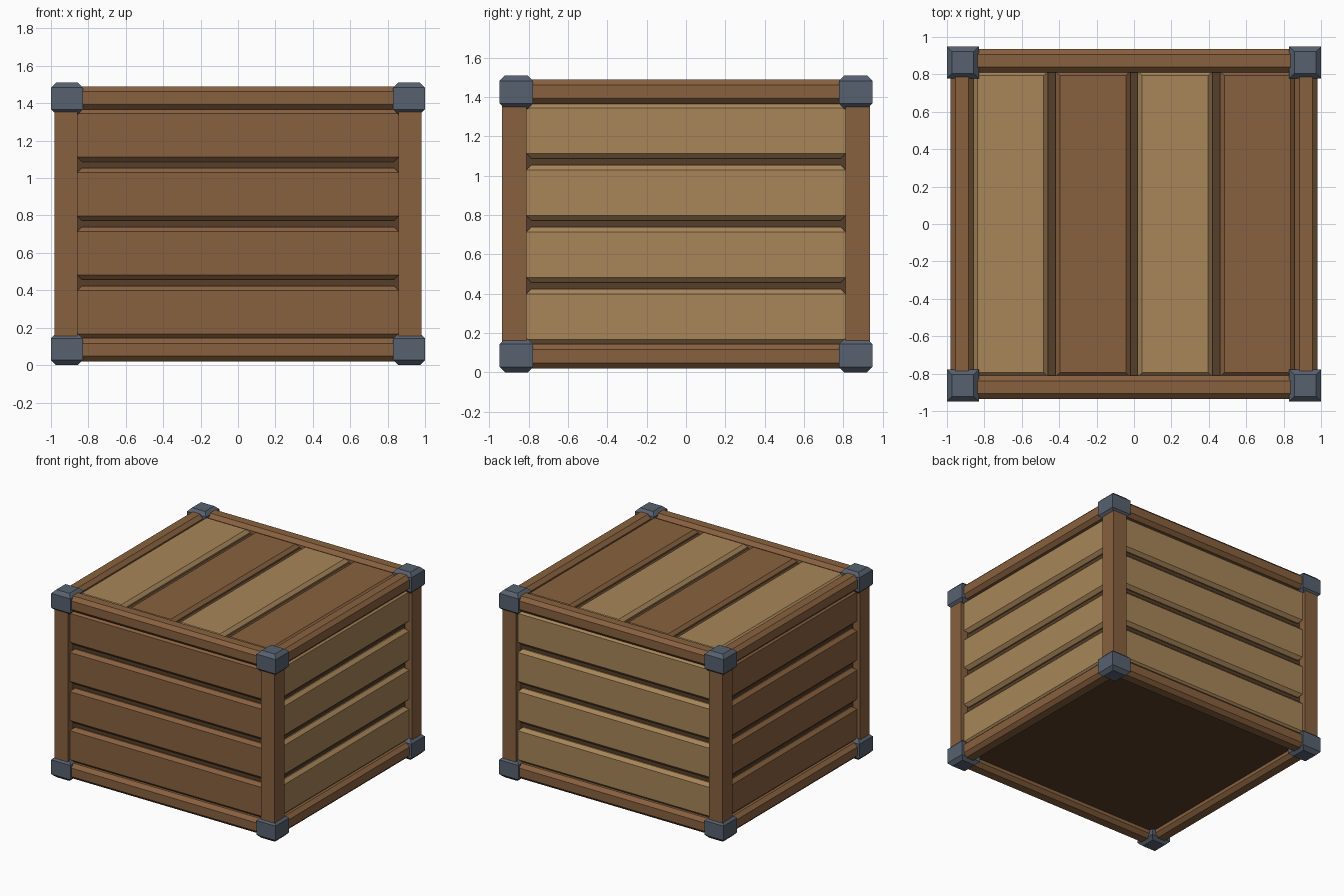
import bpy
import bmesh

cube = bpy.data.objects.get("Cube")
if cube:
    bpy.data.objects.remove(cube, do_unlink=True)


def material(name, hex_code):
    """Flat material from an sRGB hex code, stored as linear values."""
    srgb = [int(hex_code[i:i + 2], 16) / 255 for i in (0, 2, 4)]
    color = [((c + 0.055) / 1.055) ** 2.4 for c in srgb] + [1.0]
    mat = bpy.data.materials.new(name)
    mat.use_nodes = True
    mat.diffuse_color = color
    mat.node_tree.nodes["Principled BSDF"].inputs["Base Color"].default_value = color
    return mat


BROWN = material("brown_wood", "89613f")
TAN = material("tan_wood", "a88659")
DARK = material("dark_wood", "573e29")
METAL = material("blue_grey_metal", "57616f")


def block(name, center, size, mat, chamfer=0.0):
    """Box whose top and bottom rims are chamfered; upright edges stay sharp."""
    bm = bmesh.new()
    sx, sy, sz = (s / 2 for s in size)
    rings = [(-sz, chamfer), (-sz + chamfer, 0), (sz - chamfer, 0), (sz, chamfer)]
    if not chamfer:
        rings = [rings[0], rings[-1]]
    loops = [[bm.verts.new((x * (sx - c), y * (sy - c), z))
              for x, y in ((-1, -1), (1, -1), (1, 1), (-1, 1))]
             for z, c in rings]
    for low, high in zip(loops, loops[1:]):
        for i in range(4):
            j = (i + 1) % 4
            bm.faces.new((low[i], low[j], high[j], high[i]))
    bm.faces.new(loops[0][::-1])
    bm.faces.new(loops[-1])
    mesh = bpy.data.meshes.new(name)
    bm.to_mesh(mesh)
    bm.free()
    mesh.materials.append(mat)
    obj = bpy.data.objects.new(name, mesh)
    obj.location = center
    bpy.context.collection.objects.link(obj)
    return obj


MID = 0.755            # middle height of the crate
PX, PY = 0.92, 0.873   # post centres
BEAM = 0.124           # post and rail thickness

# Dark inner box seen through the gaps
block("inner_box", (0, 0, MID), (1.84, 1.75, 1.36), DARK)

# Corner posts and metal caps
for sx, side in ((-1, "right"), (1, "left")):
    for sy, end in ((-1, "front"), (1, "back")):
        block(f"{end}_{side}_post", (sx * PX, sy * PY, MID),
              (BEAM, BEAM, 1.4), BROWN)
        for sz, level in ((-1, "bottom"), (1, "top")):
            block(f"{level}_{end}_{side}_cap",
                  (sx * 0.915, sy * 0.863, MID + sz * 0.67),
                  (0.17, 0.17, 0.17), METAL, 0.027)

# Chamfered rails around the top and bottom
for sz, level in ((-1, "bottom"), (1, "top")):
    z = MID + sz * 0.673
    for s, end, side in ((-1, "front", "right"), (1, "back", "left")):
        block(f"{level}_{end}_rail", (0, s * PY, z), (1.8, BEAM, BEAM), BROWN, 0.028)
        block(f"{level}_{side}_rail", (s * PX, 0, z), (BEAM, 1.7, BEAM), BROWN, 0.028)

# Four horizontal planks on each side
for i in range(4):
    z = 0.283 + i * 0.315
    for s, end, side, mat in ((-1, "front", "right", BROWN), (1, "back", "left", TAN)):
        block(f"{end}_plank_{i + 1}", (0, s * 0.88, z), (1.72, 0.06, 0.282), mat, 0.025)
        block(f"{side}_plank_{i + 1}", (s * 0.925, 0, z), (0.06, 1.625, 0.282), mat, 0.025)

# Lid planks in alternating colours
for i in range(4):
    block(f"lid_plank_{i + 1}", (-0.66 + i * 0.44, 0, 1.44),
          (0.4, 1.635, 0.06), (TAN, BROWN)[i % 2], 0.024)
